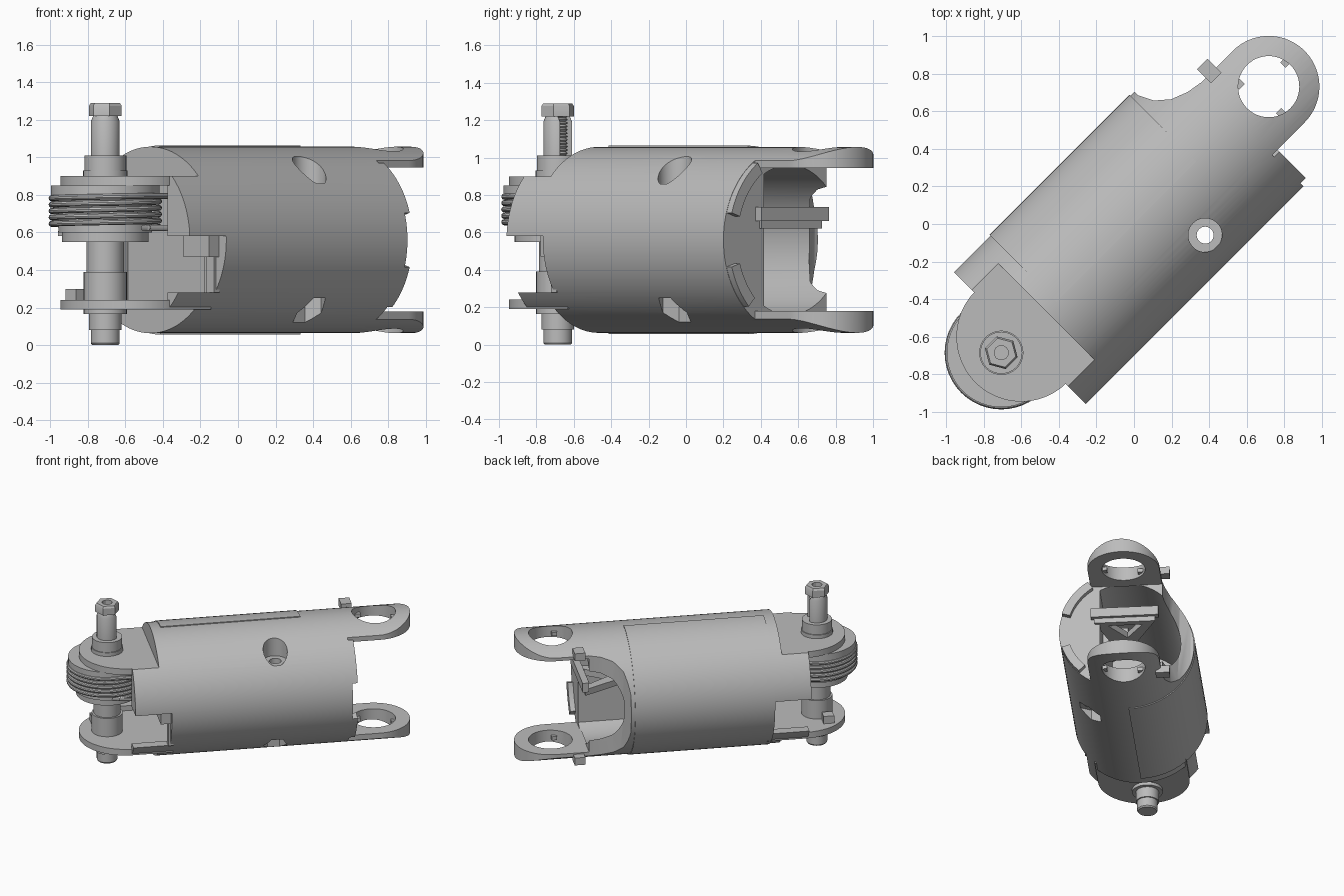
import bpy, bmesh
from math import sin, cos, pi, radians

if "Cube" in bpy.data.objects:
    bpy.data.objects.remove(bpy.data.objects["Cube"], do_unlink=True)

metal = bpy.data.materials.new("plain_grey")
metal.use_nodes = True
GREY = (0.5, 0.5, 0.5, 1)
metal.diffuse_color = GREY
metal.node_tree.nodes["Principled BSDF"].inputs["Base Color"].default_value = GREY

MID = 0.56      # height of the tube axis
R = 0.497       # tube radius
TURN = pi / 4   # the tube lies diagonally
PIN = (-0.985, 0.015)
EYE = (1.025, 0.01)


def finish(name, bm):
    bmesh.ops.recalc_face_normals(bm, faces=bm.faces)
    me = bpy.data.meshes.new(name)
    bm.to_mesh(me)
    bm.free()
    me.materials.append(metal)
    ob = bpy.data.objects.new(name, me)
    bpy.context.collection.objects.link(ob)
    ob.rotation_euler.z = TURN
    return ob


def arc(c, r, a0=0, a1=360, n=64):
    """Points on an arc; a full turn leaves out the repeated end."""
    full = abs(a1 - a0) == 360
    steps = n if full else n + 1
    return [(c[0] + r * cos(radians(a0 + (a1 - a0) * i / n)),
             c[1] + r * sin(radians(a0 + (a1 - a0) * i / n))) for i in range(steps)]


def prism(name, pts, lo, hi, axis="z"):
    """Extrude an outline upwards, or along the tube."""
    bm = bmesh.new()
    place = (lambda a, b, h: (a, b, h)) if axis == "z" else (lambda a, b, h: (h, a, b))
    ends = [[bm.verts.new(place(a, b, h)) for a, b in pts] for h in (lo, hi)]
    for e in ends:
        bm.faces.new(e)
    n = len(pts)
    for i in range(n):
        j = (i + 1) % n
        bm.faces.new((ends[0][i], ends[0][j], ends[1][j], ends[1][i]))
    return finish(name, bm)


def box(name, x0, x1, y0, y1, z0, z1):
    return prism(name, [(x0, y0), (x1, y0), (x1, y1), (x0, y1)], z0, z1)


def disc(name, c, r, z0, z1, n=48):
    return prism(name, arc(c, r, n=n), z0, z1)


def sector(name, r0, r1, a0, a1, x0, x1):
    """Curved plate on the tube; angle 0 is the front side, 90 the top."""
    ring = arc((0, MID), r1, 180 - a0, 180 - a1, 40) + arc((0, MID), r0, 180 - a1, 180 - a0, 40)
    return prism(name, ring, x0, x1, "x")


def boolean(ob, other, op="DIFFERENCE"):
    mod = ob.modifiers.new("cut", "BOOLEAN")
    mod.operation, mod.object, mod.solver = op, other, "EXACT"
    bpy.context.view_layer.update()
    bpy.context.view_layer.objects.active = ob
    bpy.ops.object.modifier_apply(modifier=mod.name)
    bpy.data.objects.remove(other, do_unlink=True)
    return ob


def lathe(name, c, profile, n=32):
    """Solid of revolution from (radius, height) steps."""
    bm = bmesh.new()
    rings = [[bm.verts.new((x, y, z)) for x, y in arc(c, r, n=n)] for r, z in profile]
    for a, b in zip(rings, rings[1:]):
        for i in range(n):
            bm.faces.new((a[i], a[(i + 1) % n], b[(i + 1) % n], b[i]))
    bm.faces.new(rings[0])
    bm.faces.new(rings[-1])
    return finish(name, bm)


# Tube body
body = prism("tube_body", arc((0, MID), R, n=96), -0.86, 0.78, "x")
bore = boolean(prism("bore", arc((0, MID), 0.4, n=96), -0.3, 1.4, "x"),
               box("limit", -0.4, 1.5, -0.19, 0.6, 0, 1.2), "INTERSECT")
boolean(body, bore)
boolean(body, box("pin_bay", -1.3, -0.5, -0.33, 0.33, 0.24, 0.85))
boolean(body, box("side_slots", -1.3, -0.585, -0.7, 0.7, 0.28, 0.58))
boolean(body, box("top_flat", -1.3, -0.66, -0.7, 0.7, 0.9, 1.3))
boolean(body, box("bottom_flat", -1.3, -0.66, -0.7, 0.7, -0.2, 0.19))
# Rear side is shorter, with a hollow curve leading to the ears
shoulder = [(0.5, 0.7), (0.5, 0.47), (0.54, 0.39), (0.61, 0.33), (0.7, 0.295),
            (0.79, 0.28), (0.9, 0.28), (0.9, 0.7)]
boolean(body, prism("shoulder", shoulder, -0.2, 1.3))
# Vertical screw hole with round and hexagonal recesses
HOLE = (0.226, -0.31)
boolean(body, disc("screw_hole", HOLE, 0.045, -0.2, 1.3))
boolean(body, disc("round_recess", HOLE, 0.09, 0.86, 1.3))
boolean(body, disc("nut_recess", HOLE, 0.09, -0.2, 0.25, 6))

# Raised half-round cover on the rear side
sector("side_cover", R - 0.01, R + 0.007, 90, 270, -0.585, 0.47)
# Locating tabs on the open end
for name, a0, a1 in (("upper_tab", 17, 56), ("lower_tab", -46, -17)):
    sector(name, 0.43, R - 0.002, a0, a1, 0.77, 0.82)

# Ears: rounded outline trimmed to the tube curve
outline = [(0.77, -0.26)] + arc(EYE, 0.27, -90, 90) + [(0.77, 0.28)]
for name, z0, z1 in (("upper_ear", 0.945, 1.3), ("lower_ear", -0.2, 0.18)):
    ear = prism(name, outline, z0, z1)
    boolean(ear, prism("curve", arc((0, MID), R, n=96), 0.5, 1.5, "x"), "INTERSECT")
    boolean(ear, disc("eye", EYE, 0.163, -0.3, 1.4))
for side, z in (("upper", 0.965), ("lower", 0.11)):
    box(side + "_ear_lug", 0.82, 0.9, 0.24, 0.345, z, z + 0.06)
    for k, ang in enumerate((10, 130, 250)):
        x, y = arc(EYE, 0.157, ang, ang + 1, 1)[0]
        box(f"{side}_eye_tooth_{k}", x - 0.02, x + 0.02, y - 0.02, y + 0.02, z, z + 0.03)

# Lever inside the open end
box("lever_bar", 0.775, 0.825, -0.255, 0.255, 0.66, 0.735)
lever = prism("lever_plate", [(0.8, -0.23), (0.8, 0.23), (0.4, 0.02), (0.4, -0.1)], 0.62, 0.67)
boolean(lever, prism("window", [(0.75, -0.13), (0.75, 0.13), (0.56, 0)], 0.5, 0.8))
box("lever_mount", 0.38, 0.5, -0.2, 0.0, 0.56, 0.74)

# Rounded tongues holding the pin
tongue = [(-0.55, -0.345)] + arc((-0.85, 0), 0.345, 270, 90) + [(-0.55, 0.345)]
prism("upper_tongue", tongue, 0.85, 0.9)
prism("lower_tongue", tongue, 0.19, 0.24)
box("lower_stop", -1.08, -1.0, 0.14, 0.22, 0.23, 0.3)
box("slot_block", -0.66, -0.5, -0.44, -0.25, 0.47, 0.58)
box("slot_post", -0.6, -0.56, -0.42, -0.36, 0.28, 0.56)

# Pin, spool and collar
lathe("pivot_pin", PIN, [(0.07, 0), (0.077, 0.01), (0.077, 0.08), (0.087, 0.08), (0.087, 0.165),
                         (0.115, 0.165), (0.115, 0.39), (0.1, 0.39), (0.1, 0.9)])
lathe("spring_spool", PIN, [(0.23, 0.55), (0.23, 0.6), (0.25, 0.6), (0.25, 0.79),
                            (0.29, 0.79), (0.29, 0.85)], 64)
lathe("collar", PIN, [(0.118, 0.89), (0.118, 0.93), (0.112, 0.93), (0.112, 1.01)])
# Slotted sleeve with the threaded rod showing
sleeve = lathe("slotted_sleeve", PIN, [(0.077, 1.0), (0.077, 1.19), (0.065, 1.22)])
boolean(sleeve, box("groove", PIN[0] + 0.01, PIN[0] + 0.2, PIN[1] - 0.045, PIN[1] + 0.045, 1.01, 1.3))
lathe("threaded_rod", PIN, [(0.042 if i % 2 else 0.054, 1.005 + i * 0.009) for i in range(25)], 20)
# Hexagonal bolt head with a socket
head = lathe("bolt_head", PIN, [(0.09, 1.22), (0.09, 1.275), (0.08, 1.29)], 6)
boolean(head, disc("socket", PIN, 0.038, 1.25, 1.4, 12))

# Coil spring with a straight leg
curve = bpy.data.curves.new("coil_spring", "CURVE")
curve.dimensions = "3D"
curve.bevel_depth, curve.bevel_resolution = 0.016, 3
curve.use_fill_caps = True
turns, per = 5, 48
path = [(PIN[0] + 0.286 * cos(2 * pi * i / per - pi / 2), PIN[1] + 0.286 * sin(2 * pi * i / per - pi / 2),
         0.625 + 0.034 * i / per) for i in range(turns * per + 1)]
path.insert(0, (-0.62, -0.32, 0.622))
path.append((-0.62, -0.28, 0.795))
spline = curve.splines.new("POLY")
spline.points.add(len(path) - 1)
for p, co in zip(spline.points, path):
    p.co = (*co, 1)
curve.materials.append(metal)
coil = bpy.data.objects.new("coil_spring", curve)
bpy.context.collection.objects.link(coil)
coil.rotation_euler.z = TURN
bpy.ops.object.select_all(action="DESELECT")
coil.select_set(True)
bpy.context.view_layer.objects.active = coil
bpy.ops.object.convert(target="MESH")

# Smooth the round faces, keep edges crisp
for ob in bpy.context.scene.objects:
    ob.select_set(ob.type == "MESH")
bpy.ops.object.shade_smooth_by_angle(angle=radians(30))
